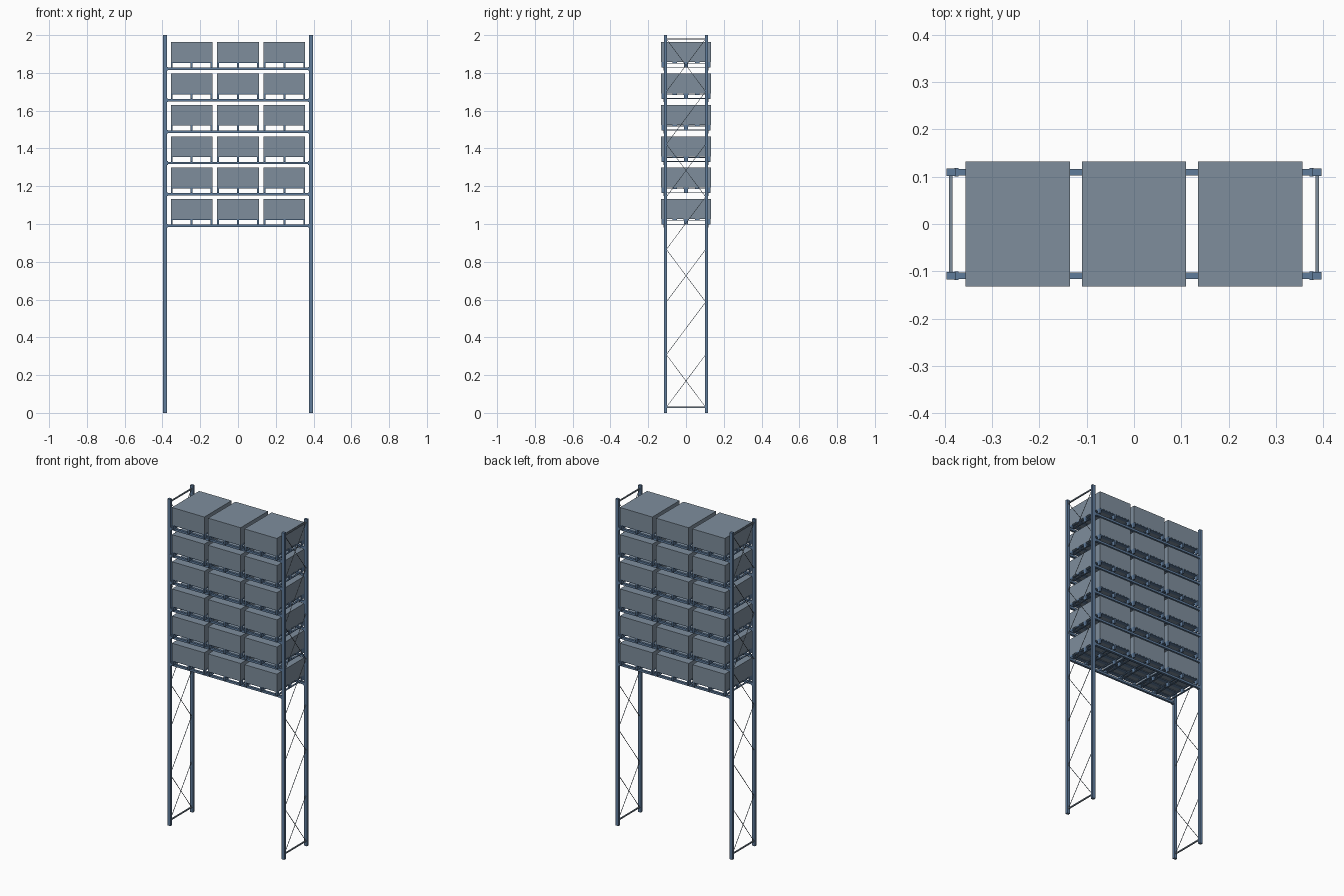
import bpy, bmesh
from mathutils import Matrix, Vector

if "Cube" in bpy.data.objects:
    bpy.data.objects.remove(bpy.data.objects["Cube"])


def material(name, rgb):
    m = bpy.data.materials.new(name)
    m.diffuse_color = (*rgb, 1)
    m.use_nodes = True
    m.node_tree.nodes["Principled BSDF"].inputs["Base Color"].default_value = m.diffuse_color
    return m


steel = material("steel_blue", (0.115, 0.20, 0.33))
slate = material("slate", (0.21, 0.27, 0.335))


class Part:
    """Collects boxes and bars into one named mesh."""
    def __init__(self, name, mat):
        self.name, self.mat, self.bm = name, mat, bmesh.new()

    def box(self, x0, x1, y0, y1, z0, z1):
        m = Matrix.Translation(((x0 + x1) / 2, (y0 + y1) / 2, (z0 + z1) / 2))
        m = m @ Matrix.Diagonal((x1 - x0, y1 - y0, z1 - z0, 1))
        bmesh.ops.create_cube(self.bm, size=1, matrix=m)

    def bar(self, a, b, w):
        a, b = Vector(a), Vector(b)
        d = b - a
        m = Matrix.Translation((a + b) / 2) @ d.to_track_quat('Z', 'X').to_matrix().to_4x4()
        bmesh.ops.create_cube(self.bm, size=1, matrix=m @ Matrix.Diagonal((w, w, d.length, 1)))

    def done(self):
        me = bpy.data.meshes.new(self.name)
        self.bm.to_mesh(me)
        self.bm.free()
        me.materials.append(self.mat)
        bpy.context.collection.objects.link(bpy.data.objects.new(self.name, me))


POST_Y, BRACE_X = 0.109, 0.387
Z0, PANEL = 0.03, 0.2785

# End frames: two posts, top and bottom ties, alternating crossed and single braces
for side, label in ((-1, "left"), (1, "right")):
    posts = Part(label + "_posts", steel)
    xa, xb = sorted((side * 0.377, side * 0.396))
    for y in (-POST_Y, POST_Y):
        posts.box(xa, xb, y - 0.008, y + 0.008, 0, 2)
    posts.done()

    braces = Part(label + "_bracing", slate)
    x = side * BRACE_X
    for z in (Z0, Z0 + 7 * PANEL):
        braces.bar((x, -POST_Y, z), (x, POST_Y, z), 0.007)
    for i in range(7):
        lo, hi = Z0 + i * PANEL, Z0 + (i + 1) * PANEL
        braces.bar((x, -0.104, lo), (x, 0.104, hi), 0.0025)
        if i % 2 == 0:
            braces.bar((x, 0.104, lo), (x, -0.104, hi), 0.0025)
    braces.done()

# Six storage levels
for n in range(6):
    z = 0.997 + n * 0.1662
    beams = Part(f"level_{n + 1}_beams", steel)
    for y in (-POST_Y, POST_Y):
        beams.box(-0.378, 0.378, y - 0.007, y + 0.007, z - 0.013, z)
        # End connectors
        for s in (-1, 1):
            xa, xb = sorted((s * 0.371, s * 0.379))
            beams.box(xa, xb, y - 0.009, y + 0.009, z - 0.016, z + 0.003)
    beams.done()

    pallets = Part(f"level_{n + 1}_pallets", steel)
    loads = Part(f"level_{n + 1}_loads", slate)
    for cx in (-0.2455, 0, 0.2455):
        x0, x1 = cx - 0.11, cx + 0.11
        # Deck boards and stringers
        for i in range(5):
            y = -0.119 + i * 0.0595
            pallets.box(x0, x1, y - 0.012, y + 0.012, z + 0.025, z + 0.029)
        for lx in (x0 + 0.005, cx, x1 - 0.005):
            pallets.box(lx - 0.005, lx + 0.005, -0.131, 0.131, z + 0.021, z + 0.025)
            pallets.box(lx - 0.005, lx + 0.005, -0.131, 0.131, z, z + 0.004)
            # Blocks
            for y in (-0.12, 0, 0.12):
                pallets.box(lx - 0.005, lx + 0.005, y - 0.011, y + 0.011, z + 0.004, z + 0.021)
        # Boxed goods
        loads.box(x0, x1, -0.132, 0.132, z + 0.029, z + 0.135)
    pallets.done()
    loads.done()
